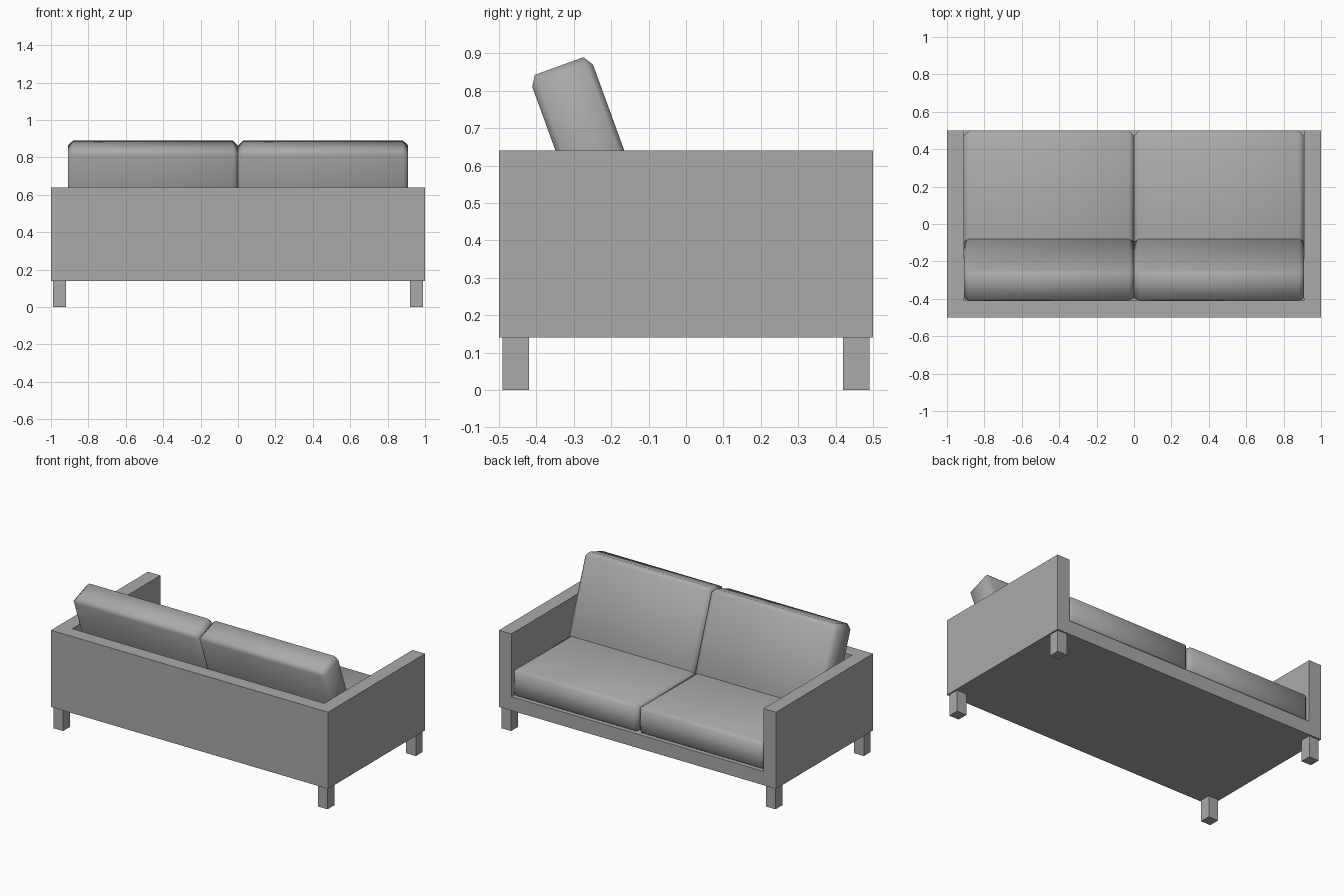
import bpy
import math
from mathutils import Vector, Matrix

if "Cube" in bpy.data.objects:
    bpy.data.objects.remove(bpy.data.objects["Cube"], do_unlink=True)

GREY = (0.4, 0.4, 0.4, 1.0)
grey = bpy.data.materials.new("plain_grey")
grey.use_nodes = True
grey.diffuse_color = GREY
grey.node_tree.nodes["Principled BSDF"].inputs["Base Color"].default_value = GREY


def box(name, low, high):
    """Axis-aligned box between two corners, origin at its centre."""
    low, high = Vector(low), Vector(high)
    bpy.ops.mesh.primitive_cube_add(size=1, location=(low + high) / 2)
    obj = bpy.context.object
    obj.name = obj.data.name = name
    obj.data.transform(Matrix.Diagonal((*(high - low), 1)))
    obj.data.materials.append(grey)
    return obj


def apply_modifier(obj, modifier):
    bpy.context.view_layer.objects.active = obj
    bpy.ops.object.modifier_apply(modifier=modifier.name)


def soften(obj, width, squash):
    """Chamfer every edge, less deep through the thickness (local z)."""
    obj.data.transform(Matrix.Diagonal((1, 1, 1 / squash, 1)))
    bevel = obj.modifiers.new("soft_edges", 'BEVEL')
    bevel.width = width
    bevel.segments = 1
    apply_modifier(obj, bevel)
    obj.data.transform(Matrix.Diagonal((1, 1, squash, 1)))
    obj.data.shade_smooth()


# Frame: solid block with the seat space cut out, open to the top and +y
WALL = 0.09
BASE, TOP = 0.14, 0.64
INNER = 1 - WALL
frame = box("frame", (-1, -0.5, BASE), (1, 0.5, TOP))
cutter = box("seat_space_cutter", (-INNER, -0.5 + WALL, BASE + WALL), (INNER, 1, 1))
cutter.hide_render = True
cut = frame.modifiers.new("seat_space", 'BOOLEAN')
cut.operation = 'DIFFERENCE'
cut.solver = 'EXACT'
cut.object = cutter
apply_modifier(frame, cut)
bpy.data.objects.remove(cutter, do_unlink=True)

# Legs: one square post inset from each corner
LEG, INSET = 0.07, 0.01
for side, sx in (("left", 1), ("right", -1)):
    for end, sy in (("front", -1), ("back", 1)):
        x, y = sx * (1 - INSET - LEG / 2), sy * (0.5 - INSET - LEG / 2)
        h = LEG / 2
        box(f"{end}_{side}_leg", (x - h, y - h, 0), (x + h, y + h, BASE))

# Cushions: a flat seat and a tilted back rest on each side
SEAT_TOP = 0.41
TILT = math.radians(20)
up = Vector((0, -math.sin(TILT), math.cos(TILT)))
out = Vector((0, math.cos(TILT), math.sin(TILT)))
for side, sx in (("left", 1), ("right", -1)):
    x = sx * INNER / 2
    seat = box(f"{side}_seat_cushion", (x - INNER / 2, -0.5 + WALL, BASE + WALL),
               (x + INNER / 2, 0.5, SEAT_TOP))
    soften(seat, 0.028, 0.6)

    # lower edge is sunk into the seat
    rest = box(f"{side}_back_cushion", (x - INNER / 2, 0.38, -0.109),
               (x + INNER / 2, 0.93, 0.064))
    soften(rest, 0.028, 0.6)
    along, depth = rest.location.y, rest.location.z
    rest.location = Vector((x, 0, 0)) + up * along + out * depth
    rest.rotation_euler = Matrix((Vector((-1, 0, 0)), up, out)).transposed().to_euler()
